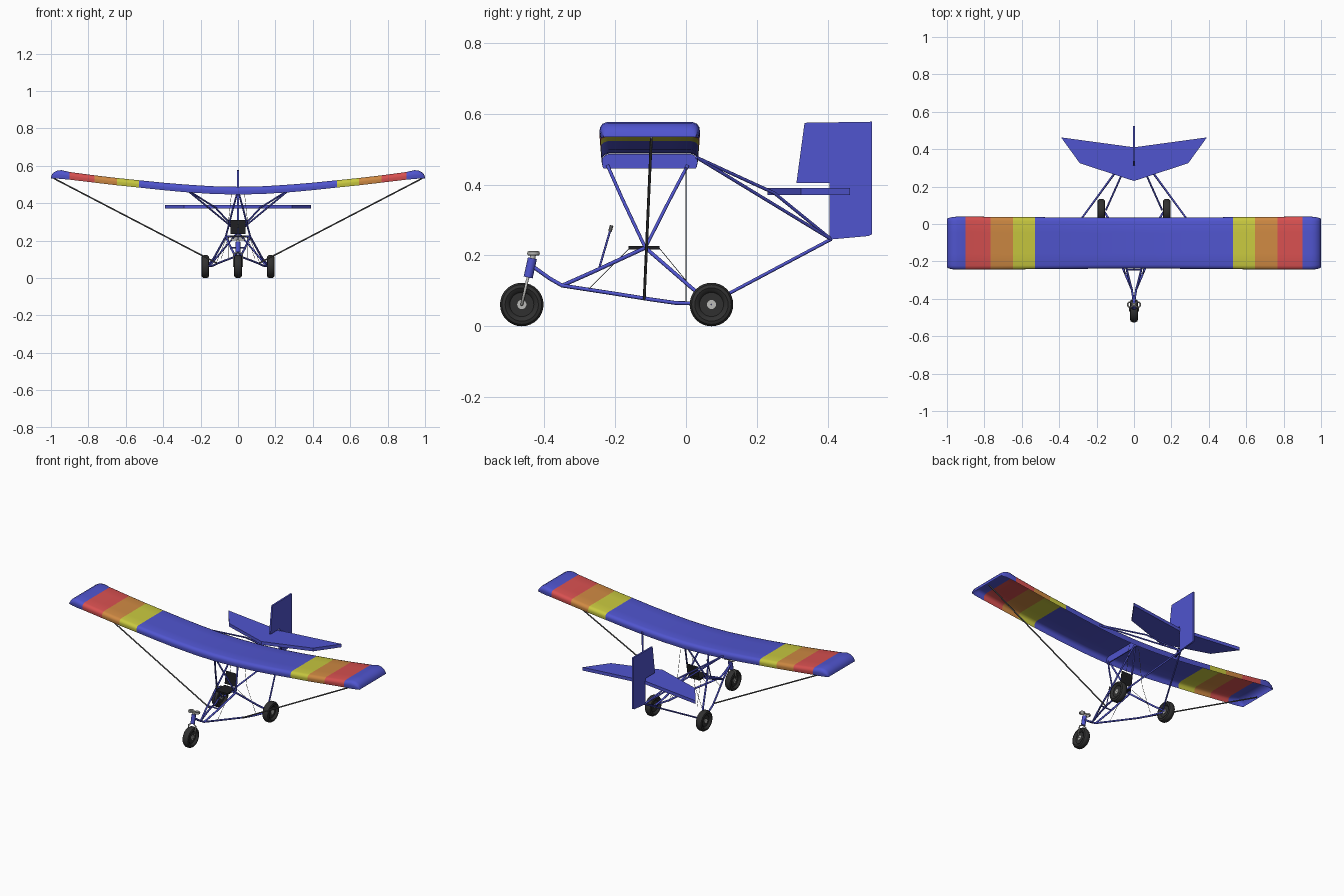
import bpy, bmesh, math
from mathutils import Vector

if "Cube" in bpy.data.objects:
    bpy.data.objects.remove(bpy.data.objects["Cube"])


def mat(name, *rgb):
    m = bpy.data.materials.new(name)
    m.diffuse_color = (*rgb, 1)
    m.use_nodes = True
    m.node_tree.nodes["Principled BSDF"].inputs["Base Color"].default_value = m.diffuse_color
    return m


BLUE = mat("blue", 0.08, 0.09, 0.62)
RED = mat("red", 0.68, 0.08, 0.08)
ORANGE = mat("orange", 0.62, 0.25, 0.055)
YELLOW = mat("yellow", 0.58, 0.58, 0.05)
RUBBER = mat("rubber black", 0.03, 0.03, 0.03)
SEAT = mat("seat black", 0.012, 0.012, 0.014)
GREY = mat("strut grey", 0.1, 0.1, 0.1)
SILVER = mat("silver", 0.5, 0.5, 0.48)


def finish(bm, name, mats, angle=40, normals=True):
    if normals:
        bmesh.ops.recalc_face_normals(bm, faces=bm.faces)
    me = bpy.data.meshes.new(name)
    bm.to_mesh(me)
    bm.free()
    ob = bpy.data.objects.new(name, me)
    bpy.context.collection.objects.link(ob)
    for m in mats:
        me.materials.append(m)
    bpy.ops.object.select_all(action='DESELECT')
    ob.select_set(True)
    bpy.context.view_layer.objects.active = ob
    bpy.ops.object.shade_smooth_by_angle(angle=math.radians(angle))
    return ob


def tubes(name, paths, radius, m, both=True):
    """Round tubes along polylines, repeated on the other side."""
    cu = bpy.data.curves.new(name, 'CURVE')
    cu.dimensions = '3D'
    cu.bevel_depth = radius
    cu.bevel_resolution = 2
    cu.use_fill_caps = True
    cu.materials.append(m)
    for s in ((1, -1) if both else (1,)):
        for path in paths:
            sp = cu.splines.new('POLY')
            sp.points.add(len(path) - 1)
            for p, (x, y, z) in zip(sp.points, path):
                p.co = (s * x, y, z, 1)
    ob = bpy.data.objects.new(name, cu)
    bpy.context.collection.objects.link(ob)
    return ob


def plate(name, outline, thick, m, axis):
    """Flat panel: outline in (x,y) for axis z, or (y,z) for axis x."""
    a = Vector((0, 0, 1)) if axis == 'z' else Vector((1, 0, 0))
    bm = bmesh.new()
    vs = [bm.verts.new(p) for p in outline]
    f = bm.faces.new(vs)
    r = bmesh.ops.extrude_face_region(bm, geom=[f])
    top = [v for v in r['geom'] if isinstance(v, bmesh.types.BMVert)]
    bmesh.ops.translate(bm, verts=top, vec=a * thick)
    bmesh.ops.translate(bm, verts=bm.verts, vec=a * (-thick / 2))
    return finish(bm, name, [m], 20)


def lathe(name, profile, centre, m, n=32):
    """Spin a closed (x, radius) profile about the x axis."""
    bm = bmesh.new()
    rings = []
    for i in range(n):
        t = 2 * math.pi * i / n
        rings.append([bm.verts.new((centre[0] + x, centre[1] + r * math.cos(t),
                                    centre[2] + r * math.sin(t))) for x, r in profile])
    k = len(profile)
    for i in range(n):
        a, b = rings[i], rings[(i + 1) % n]
        for j in range(k):
            bm.faces.new((a[j], a[(j + 1) % k], b[(j + 1) % k], b[j]))
    return finish(bm, name, [m])


# Wing: hollow underneath, lofted from inverted-trough sections
# stations: x, top z, bottom z, half chord
half = [(0.14, .491, .450, .136), (0.28, .500, .459, .137), (0.40, .510, .470, .138),
        (0.53, .523, .484, .139), (0.648, .535, .496, .140), (0.766, .549, .510, .141),
        (0.90, .567, .526, .142), (0.945, .577, .530, .142), (0.968, .574, .532, .140),
        (0.987, .564, .533, .136), (0.997, .550, .533, .132), (1.0, .535, .534, .130)]
stations = ([(-x, a, b, c) for x, a, b, c in reversed(half)]
            + [(0, .488, .446, .136)] + half)
section = [(-.97, 1), (-1, .55), (-.985, .3), (-.94, .1), (-.85, 0), (-.4, 0)]
section += [(-u, d) for u, d in reversed(section)]
YC = -0.1025
bm = bmesh.new()
rows = [[bm.verts.new((x, YC + u * hc, top - d * (top - bot))) for u, d in section]
        for x, top, bot, hc in stations]
for a, b in zip(rows, rows[1:]):
    for j in range(len(section) - 1):
        f = bm.faces.new((a[j], b[j], b[j + 1], a[j + 1]))
        x = abs(f.calc_center_median().x)
        f.material_index = (0 if x < .53 or x > .90 else
                            1 if x < .648 else 2 if x < .766 else 3)
finish(bm, "wing", [BLUE, YELLOW, ORANGE, RED], 50)

# Centre rib closing the wing at its root
plate("wing_centre_rib", [(0, YC + u * .135, .487 - d * .041) for u, d in section],
      0.006, BLUE, 'x')

# Tail surfaces
plate("tailplane", [(-.39, .463, .381), (-.29, .325, .381), (0, .23, .381),
                    (.29, .325, .381), (.39, .463, .381), (0, .41, .381)], 0.02, BLUE, 'z')
plate("tail_fin", [(0, .335, .575), (0, .525, .578), (0, .525, .26), (0, .515, .255),
                   (0, .405, .245), (0, .405, .405), (0, .312, .405)], 0.01, BLUE, 'x')

# Frame tubes
hub = (.065, -.115, .222)
nose = (.012, -.35, .115)
tubes("lower_frame", [
    [(0, -.43, .167), (.006, -.385, .135), nose, (.075, -.2, .092), (.115, -.10, .076),
     (.135, -.03, .066), (.175, .075, .063)],
    [nose, (.035, -.26, .155), hub],
    [hub, (.13, .02, .105), (.165, .075, .063)],
], .0055, BLUE)
tubes("seat_cross_tube", [[hub, (-hub[0], hub[1], hub[2])]], .005, BLUE, False)
tubes("wing_support", [
    [hub, (.03, -.18, .36), (.004, -.222, .455)],
    [hub, (.03, -.045, .36), (.004, .005, .455)],
], .005, BLUE)
tubes("tail_boom", [
    [(.28, .03, .477), (0, .41, .246)],
    [(.28, .03, .477), (.12, .25, .376)],
    [(.12, .25, .376), (0, .41, .246)],
    [(.15, .075, .068), (0, .41, .246)],
], .0048, BLUE)
tubes("wing_strut", [[(.11, -.118, .078), (.985, -.098, .533)]], .004, GREY)
tubes("brace_cable", [
    [(.05, -.275, .105), (.05, -.16, .22)],
    [(.05, -.075, .22), (.09, .02, .105)],
    [(.035, 0, .45), (.06, 0, .22), (.12, 0, .07)],
], .001, GREY)

# Control stick
tubes("control_stick", [[(0, -.245, .165), (0, -.215, .268)]], .003, BLUE, False)
tubes("stick_grip", [[(0, -.215, .268), (0, -.21, .285)]], .005, GREY, False)
tubes("stick_cross_tube", [[(-.038, -.245, .163), (.038, -.245, .163)]], .004, BLUE, False)

# Seat
plate("seat_base", [(-.04, -.162, .222), (.04, -.162, .222), (.04, -.075, .222),
                    (-.04, -.075, .222)], .01, SEAT, 'z')
bm = bmesh.new()
vs = [bm.verts.new(p) for p in ((-.04, -.075, .235), (.04, -.075, .235),
                                (.04, -.06, .31), (-.04, -.06, .31))]
f = bm.faces.new(vs)
bmesh.ops.solidify(bm, geom=[f], thickness=.005)
finish(bm, "seat_back", [SEAT])

# Wheels: tyre and silver hub
side = [(.010, .011), (.010, .034), (.017, .039), (.021, .047), (.018, .056), (.009, .0615)]
tyre = side + [(-x, r) for x, r in reversed(side)]
disc = [(.013, .001), (.013, .013), (-.013, .013), (-.013, .001)]
for name, c in (("front", (0, -.464, .0615)), ("right", (.175, .072, .0615)),
                ("left", (-.175, .072, .0615))):
    lathe(name + "_tyre", tyre, c, RUBBER)
    lathe(name + "_wheel_hub", disc, c, SILVER, 20)

# Nose fork, steering head and steering rings
tubes("front_fork", [[(.014, -.464, .0615), (.024, -.464, .0615), (.024, -.449, .128),
                      (0, -.445, .142)]], .004, SILVER)
tubes("steering_head", [[(0, -.446, .138), (0, -.434, .192)]], .013, BLUE, False)
tubes("steering_stem", [[(0, -.434, .19), (0, -.431, .21)]], .008, SILVER, False)
for s in (1, -1):
    bpy.ops.mesh.primitive_torus_add(major_segments=24, minor_segments=8, major_radius=.014,
                                     minor_radius=.004, location=(s * .02, -.431, .206))
    ring = bpy.context.object
    ring.name = "steering_ring"
    ring.scale.z = 1.6
    ring.data.materials.append(SILVER)
    bpy.ops.object.shade_smooth_by_angle()
